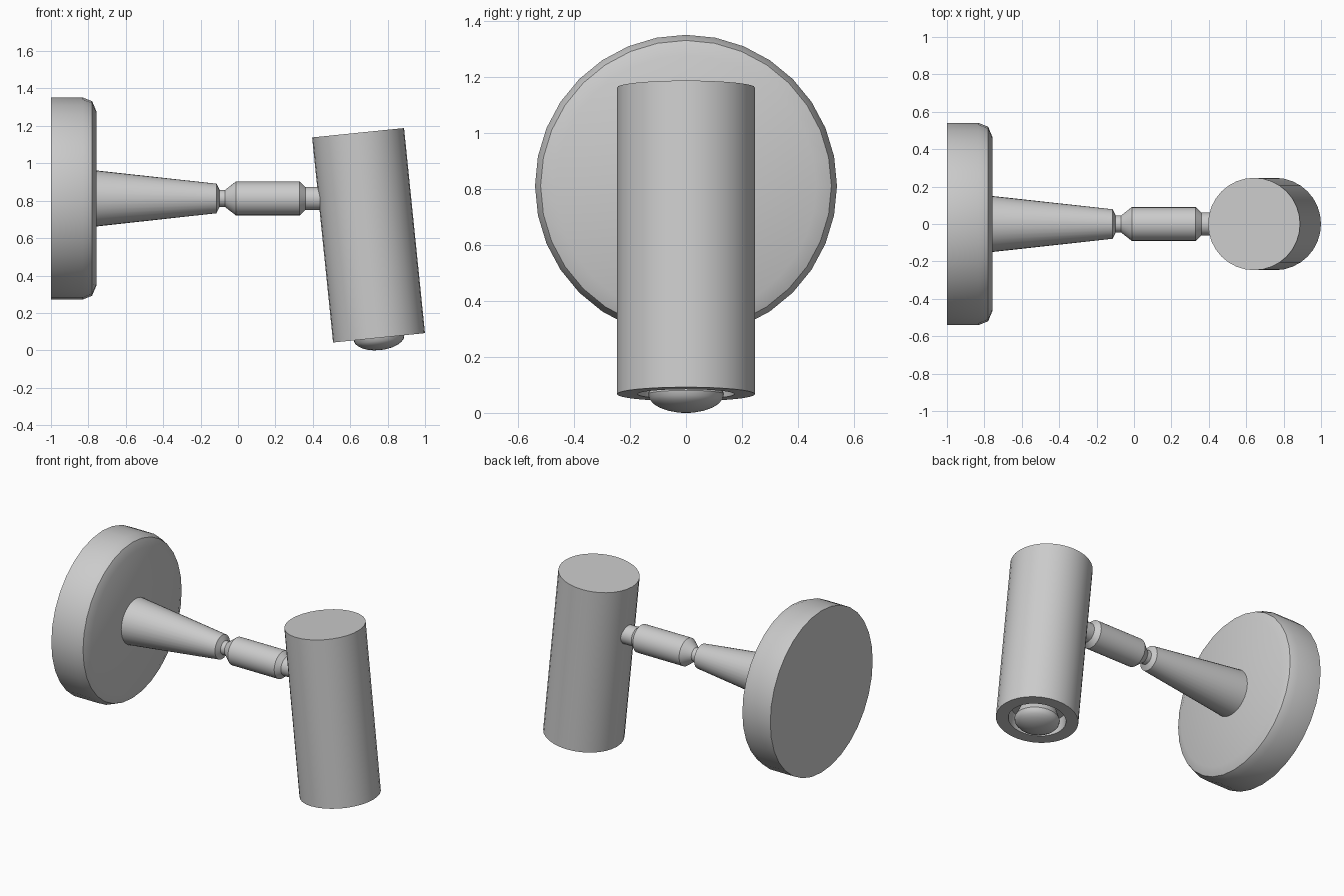
import bpy, bmesh
from math import sin, cos, pi, radians
from mathutils import Matrix, Vector

if "Cube" in bpy.data.objects:
    bpy.data.objects.remove(bpy.data.objects["Cube"])

SIDES = 32
AXIS_Z = 0.812          # height of the arm axis
TILT = radians(5.83)    # lean of the lamp head


def lathe(name, profile, matrix):
    """Spin a (radius, height) profile about local z; radius 0 makes a pole."""
    bm = bmesh.new()
    rings = []
    for r, h in profile:
        if r == 0:
            rings.append([bm.verts.new((0, 0, h))] * SIDES)
        else:
            rings.append([bm.verts.new((r * cos(2 * pi * i / SIDES),
                                        r * sin(2 * pi * i / SIDES), h))
                          for i in range(SIDES)])
    for a, b in zip(rings, rings[1:]):
        for i in range(SIDES):
            j = (i + 1) % SIDES
            bm.faces.new(list(dict.fromkeys((a[i], a[j], b[j], b[i]))))
    # flat caps on open ends
    for ring, (r, _) in ((rings[0], profile[0]), (rings[-1], profile[-1])):
        if r > 0:
            bm.faces.new(ring)
    bmesh.ops.recalc_face_normals(bm, faces=bm.faces)
    mesh = bpy.data.meshes.new(name)
    bm.to_mesh(mesh)
    bm.free()
    obj = bpy.data.objects.new(name, mesh)
    bpy.context.collection.objects.link(obj)
    obj.matrix_world = matrix
    bpy.ops.object.select_all(action='DESELECT')
    obj.select_set(True)
    bpy.context.view_layer.objects.active = obj
    bpy.ops.object.shade_smooth_by_angle(angle=radians(30))
    return obj


# Local z runs along world x for the plate and arm
along_x = Matrix.Translation((0, 0, AXIS_Z)) @ Matrix.Rotation(pi / 2, 4, 'Y')

# Wall plate with softened front rim
lathe("wall_plate", [(0.54, -1), (0.54, -0.83), (0.52, -0.78), (0.466, -0.757)], along_x)

# Tapered arm with its narrow pivot
lathe("tapered_arm", [(0.15, -0.76), (0.079, -0.115), (0.045, -0.098), (0.045, -0.06)], along_x)

# Swivel joint sleeve and the stub entering the head
lathe("swivel_joint", [(0.045, -0.07), (0.09, -0.012), (0.09, 0.33),
                       (0.062, 0.36), (0.062, 0.47)], along_x)

# Tilted head: local origin at the bottom opening, local z up the tube
head = Matrix.Translation((0.754, 0, 0.067)) @ Matrix.Rotation(-TILT, 4, 'Y')
lathe("lamp_head", [(0, 1.102), (0.247, 1.102), (0.247, 0), (0.173, 0),
                    (0.165, 0.09), (0, 0.09)], head)

# Domed bulb sitting in the recess
dome = [(0.136 * cos(a), -0.066 * sin(a)) for a in (k * pi / 12 for k in range(6))]
lathe("bulb", [(0.1, 0.1), (0.12, 0.04)] + dome + [(0, -0.066)], head)
